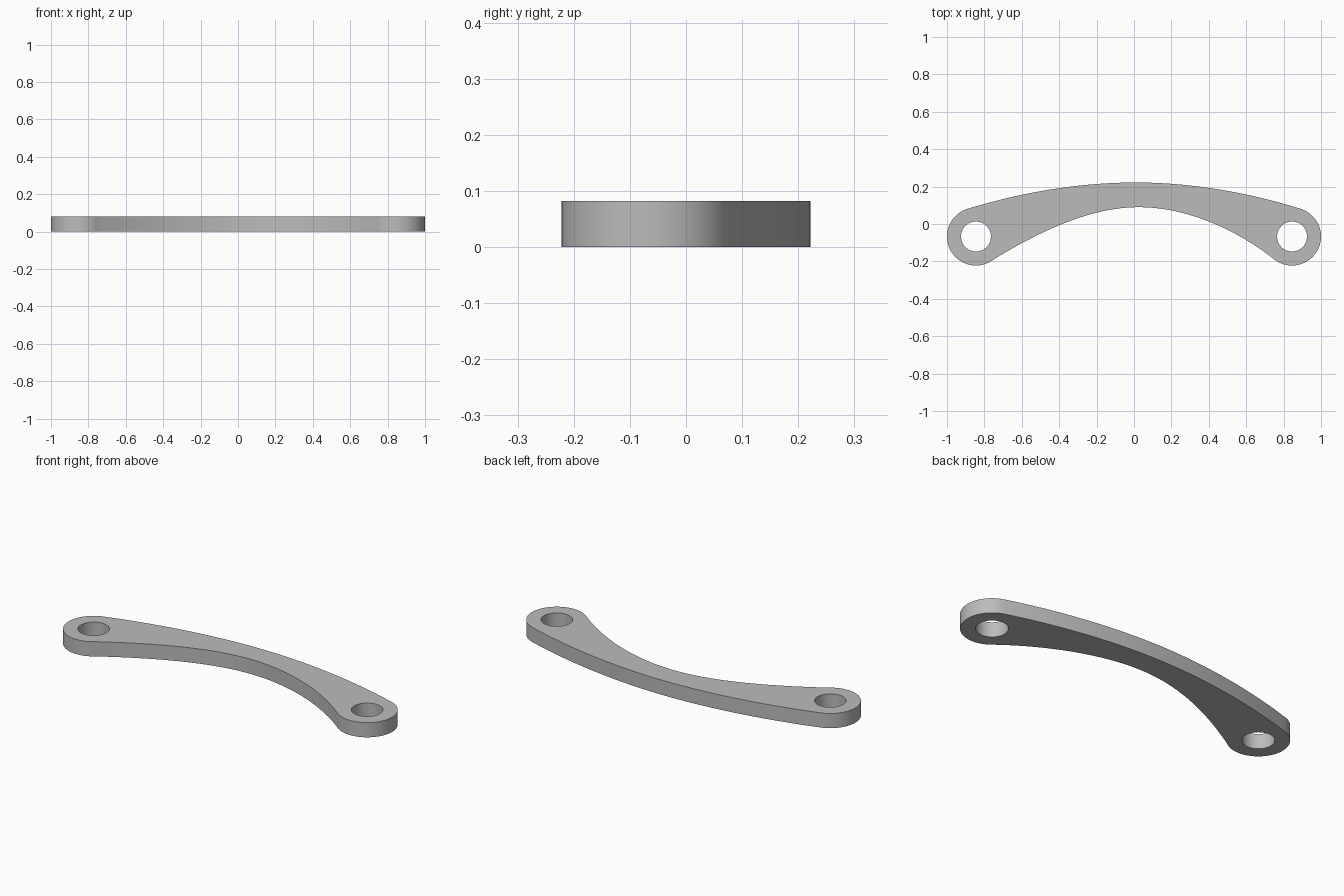
import bpy
import math
from mathutils import Vector
from mathutils.geometry import interpolate_bezier

cube = bpy.data.objects.get("Cube")
if cube:
    bpy.data.objects.remove(cube, do_unlink=True)

THICK = 0.082
PAD_X, PAD_Y, PAD_R, HOLE_R = 0.845, -0.067, 0.155, 0.08


def arc(cx, radius, start, end, steps):
    """Points on a circle round an end pad, angles in degrees."""
    angles = [math.radians(start + (end - start) * i / steps) for i in range(steps + 1)]
    return [(cx + radius * math.cos(a), PAD_Y + radius * math.sin(a)) for a in angles]


def bend(a, b, c, d, steps=24):
    """Inner points of a cubic curve, without its two ends."""
    pts = interpolate_bezier(*[Vector((*p, 0)) for p in (a, b, c, d)], steps)
    return [(p.x, p.y) for p in pts[1:-1]]


# Outline, counterclockwise: left pad, inner edge, right pad, outer edge
left_pad = arc(-PAD_X, PAD_R, 107, 309, 40)
right_pad = arc(PAD_X, PAD_R, -129, 73, 40)
inner_peak, outer_peak = (0.025, 0.09), (0.01, 0.222)
outline = left_pad
outline += bend(left_pad[-1], (-0.48, -0.025), (-0.22, 0.09), inner_peak)
outline += [inner_peak]
outline += bend(inner_peak, (0.27, 0.09), (0.535, -0.02), right_pad[0])
outline += right_pad
outline += bend(right_pad[-1], (0.6, 0.173), (0.29, 0.222), outer_peak)
outline += [outer_peak]
outline += bend(outer_peak, (-0.28, 0.222), (-0.59, 0.173), left_pad[0])

# Filled flat profile with two bolt holes, given thickness
curve = bpy.data.curves.new("link_profile", "CURVE")
curve.dimensions = "2D"
curve.fill_mode = "BOTH"
curve.extrude = THICK / 2
holes = [arc(side * PAD_X, HOLE_R, 0, 352.5, 47) for side in (-1, 1)]
for loop in [outline] + holes:
    spline = curve.splines.new("POLY")
    spline.points.add(len(loop) - 1)
    for point, (x, y) in zip(spline.points, loop):
        point.co = (x, y, 0, 1)
    spline.use_cyclic_u = True

link = bpy.data.objects.new("curved_link", curve)
bpy.context.collection.objects.link(link)
link.location.z = THICK / 2

# Turn into a mesh with crisp rims and smooth walls
bpy.ops.object.select_all(action="DESELECT")
link.select_set(True)
bpy.context.view_layer.objects.active = link
bpy.ops.object.convert(target="MESH")
bpy.ops.object.mode_set(mode="EDIT")
bpy.ops.mesh.select_all(action="SELECT")
bpy.ops.mesh.remove_doubles(threshold=0.0002)
bpy.ops.mesh.normals_make_consistent(inside=False)
bpy.ops.object.mode_set(mode="OBJECT")
bpy.ops.object.shade_smooth_by_angle(angle=math.radians(35))

# Plain grey metal
grey = bpy.data.materials.new("plain_grey")
grey.use_nodes = True
color = (0.5, 0.5, 0.5, 1)
grey.diffuse_color = color
grey.node_tree.nodes["Principled BSDF"].inputs["Base Color"].default_value = color
link.data.materials.clear()
link.data.materials.append(grey)
